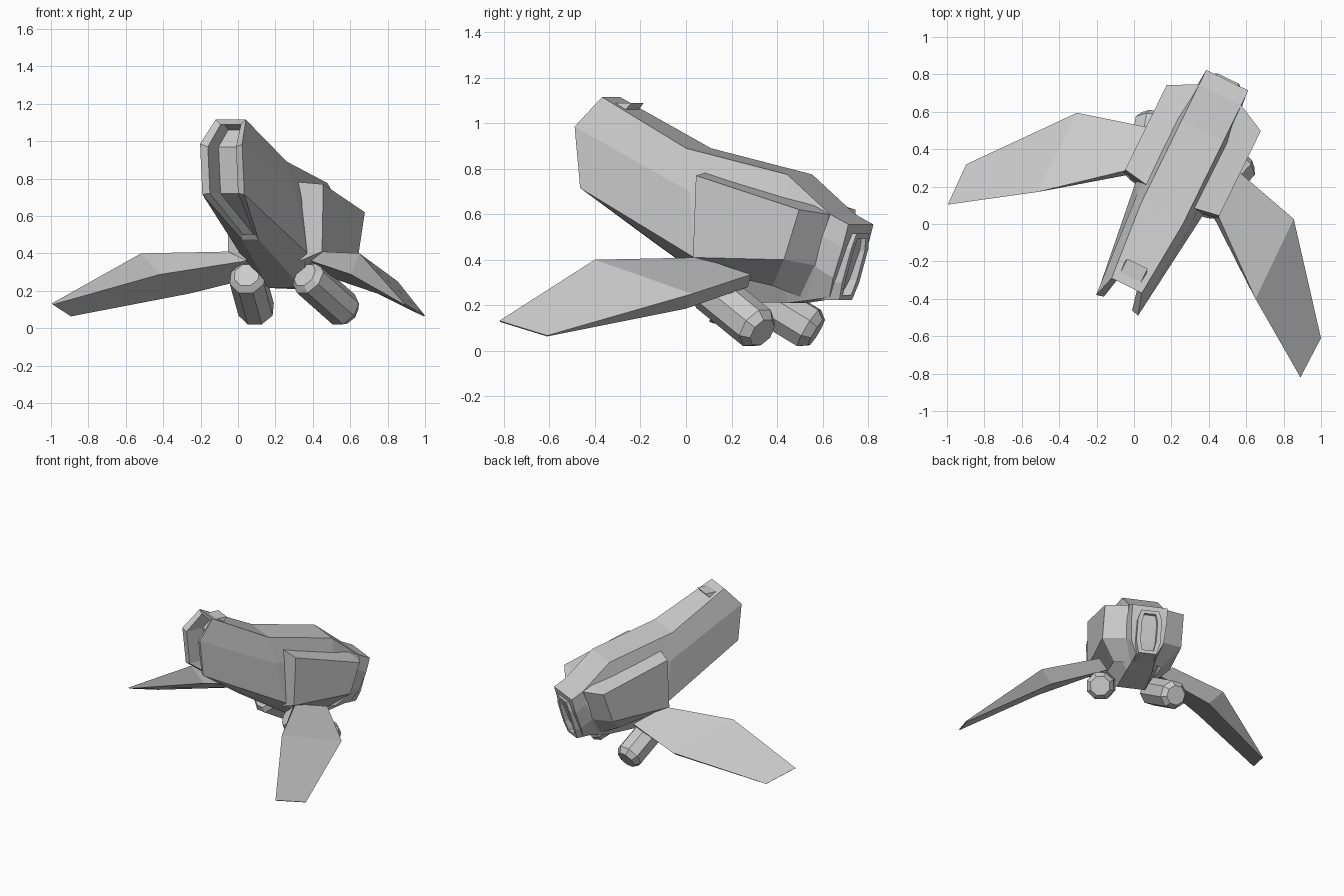
import bpy, bmesh, math
from mathutils import Matrix, Vector

if "Cube" in bpy.data.objects:
    bpy.data.objects.remove(bpy.data.objects["Cube"])

# The craft is symmetric about its own axis, then turned about z
TURN = Matrix.Rotation(math.radians(-26.1), 4, 'Z') @ Matrix.Translation((0.11, 0, 0))


def finish(name, bm, side=1):
    bm.transform(TURN @ Matrix.Diagonal((side, 1, 1, 1)))
    bmesh.ops.recalc_face_normals(bm, faces=bm.faces)
    mesh = bpy.data.meshes.new(name)
    bm.to_mesh(mesh)
    bm.free()
    ob = bpy.data.objects.new(name, mesh)
    bpy.context.collection.objects.link(ob)
    return ob


def loft(name, rings, side=1):
    """Skin closed rings, with each end capped by a strip of quads."""
    bm = bmesh.new()
    vs = [[bm.verts.new(p) for p in r] for r in rings]
    n = len(vs[0])
    for a, b in zip(vs, vs[1:]):
        for i in range(n):
            j = (i + 1) % n
            bm.faces.new((a[i], a[j], b[j], b[i]))
    for r in (vs[0], vs[-1]):
        for i in range(n // 2 - 1):
            bm.faces.new((r[i], r[i + 1], r[n - 2 - i], r[n - 1 - i]))
    return finish(name, bm, side)


def sym(half):
    return half + [(-x, y, z) for x, y, z in reversed(half)]


def inset(half, sx, s):
    cy = sum(p[1] for p in half) / len(half)
    cz = (half[0][2] + half[-1][2]) / 2
    return [(x * sx, cy + (y - cy) * s, cz + (z - cz) * s) for x, y, z in half]


def shift(half, d):
    return [(x, y + d, z) for x, y, z in half]


# Main hull, with a recessed opening in the nose
nose = [(.09, -.313, 1.115), (.125, -.43, .985), (.125, -.403, .715), (.05, -.077, .475)]
lip = inset(nose, .67, .92)
hull = [
    shift(lip, .13), lip, nose,
    [(.125, .115, .89), (.165, .15, .70), (.20, .20, .405), (.10, .35, .215)],
    [(.125, .61, .775), (.15, .61, .65), (.17, .60, .35), (.09, .60, .21)],
    [(.125, .82, .60), (.135, .80, .50), (.13, .75, .37), (.08, .68, .22)],
    [(.125, .91, .555), (.125, .88, .45), (.115, .83, .32), (.07, .79, .235)],
]
loft("hull", [sym(h) for h in hull])

# Rear exhaust frame with a recess
rim = [(.063, .92, .515), (.085, .905, .45), (.085, .86, .30), (.063, .835, .222)]
rim_in = inset(rim, .65, .85)
loft("exhaust_frame", [sym(h) for h in (shift(rim, -.14), rim, rim_in, shift(rim_in, -.06))])

# Side pods, wings and engines on both sides
pod = [
    [(.10, .21, .785), (.28, .24, .77), (.28, .225, .41), (.16, .20, .36)],
    [(.10, .745, .64), (.28, .745, .62), (.28, .67, .40), (.17, .56, .285)],
    [(.08, .82, .60), (.13, .82, .598), (.13, .75, .375), (.09, .66, .235)],
]
wing = [
    [(.26, .25, .41), (.26, .50, .335), (.19, .45, .28), (.19, .27, .36)],
    [(.65, -.074, .40), (.645, .40, .25), (.56, .328, .185), (.57, -.015, .287)],
    [(1.05, -.345, .132), (1.056, -.108, .067), (1.05, -.112, .063), (1.045, -.342, .126)],
]
start, end = Vector((.175, .24, .28)), Vector((.27, .56, .08))
axis = end - start
spin = axis.to_track_quat('Z', 'Y')
engine = []
for t, r in ((-.02, .07), (.06, .1), (.9, .1), (1, .07)):
    ring = []
    for k in range(8):
        a = math.tau * (k + .5) / 8
        ring.append(start + axis * t + spin @ Vector((r * math.cos(a), r * math.sin(a), 0)))
    engine.append(ring)

for side, tag in ((1, "right"), (-1, "left")):
    loft("side_pod_" + tag, pod, side)
    loft("wing_" + tag, wing, side)
    loft("engine_" + tag, engine, side)
